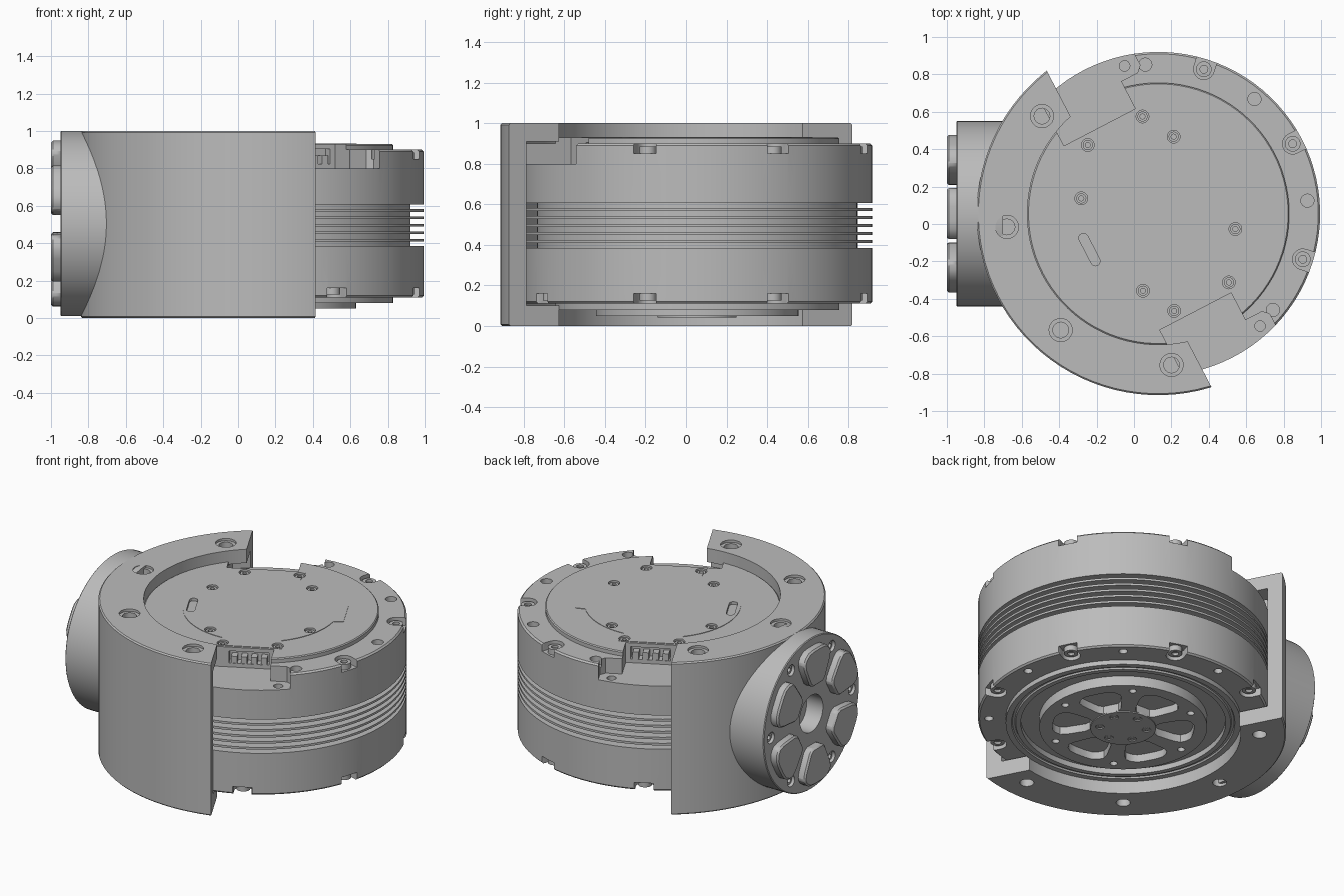
import bpy, bmesh, math
from math import sin, cos, radians, tau
from mathutils import Matrix

cube = bpy.data.objects.get("Cube")
if cube:
    bpy.data.objects.remove(cube, do_unlink=True)

metal = bpy.data.materials.new("grey metal")
metal.use_nodes = True
GREY = (0.5, 0.5, 0.5, 1)
metal.diffuse_color = GREY
metal.node_tree.nodes["Principled BSDF"].inputs["Base Color"].default_value = GREY

# Frames: the drive turns about z, the side flange points along -x
DRIVE = Matrix.Translation((0.13, 0.055, 0)) @ Matrix.Rotation(radians(27.5), 4, 'Z')
SIDE = Matrix.Translation((0, 0.055, 0.505)) @ Matrix.Rotation(radians(-90), 4, 'Y')
made = []


def finish(name, bm, frame):
    bmesh.ops.recalc_face_normals(bm, faces=bm.faces)
    mesh = bpy.data.meshes.new(name)
    bm.to_mesh(mesh)
    bm.free()
    mesh.materials.append(metal)
    obj = bpy.data.objects.new(name, mesh)
    bpy.context.collection.objects.link(obj)
    obj.matrix_world = frame
    made.append(obj)
    return obj


def add_revolve(bm, profile, at=(0, 0), steps=96):
    rings = []
    for r, z in profile:
        n = 1 if r == 0 else steps
        rings.append([bm.verts.new((at[0] + r * cos(tau * i / steps), at[1] + r * sin(tau * i / steps), z))
                      for i in range(n)])
    closed = profile[0][0] > 0
    pairs = list(zip(rings, rings[1:])) + ([(rings[-1], rings[0])] if closed else [])
    for a, b in pairs:
        for i in range(steps):
            j = (i + 1) % steps
            if len(a) == 1:
                bm.faces.new((a[0], b[i], b[j]))
            elif len(b) == 1:
                bm.faces.new((a[i], a[j], b[0]))
            else:
                bm.faces.new((a[i], a[j], b[j], b[i]))


def revolve(name, profile, frame):
    bm = bmesh.new()
    add_revolve(bm, profile)
    return finish(name, bm, frame)


def prisms(name, parts, frame):
    """Each part is (outline, bottom, top)."""
    bm = bmesh.new()
    for pts, z0, z1 in parts:
        low = [bm.verts.new((x, y, z0)) for x, y in pts]
        high = [bm.verts.new((x, y, z1)) for x, y in pts]
        bm.faces.new(low)
        bm.faces.new(high)
        for i in range(len(pts)):
            j = (i + 1) % len(pts)
            bm.faces.new((low[i], low[j], high[j], high[i]))
    return finish(name, bm, frame)


def cut(targets, parts, frame):
    tool = prisms("cutter", parts, frame)
    tool.hide_render = True
    for obj in targets:
        mod = obj.modifiers.new("cut", 'BOOLEAN')
        mod.operation, mod.solver, mod.object = 'DIFFERENCE', 'EXACT', tool
        bpy.context.view_layer.update()
        deps = bpy.context.evaluated_depsgraph_get()
        mesh = bpy.data.meshes.new_from_object(obj.evaluated_get(deps))
        obj.modifiers.clear()
        obj.data = mesh
    made.remove(tool)
    bpy.data.objects.remove(tool, do_unlink=True)


def polar(r, deg):
    return (r * cos(radians(deg)), r * sin(radians(deg)))


def disc(at, r, n=24):
    return [(at[0] + r * cos(tau * i / n), at[1] + r * sin(tau * i / n)) for i in range(n)]


def rect(x0, x1, y0, y1):
    return [(x0, y0), (x1, y0), (x1, y1), (x0, y1)]


def turn(pts, deg):
    c, s = cos(radians(deg)), sin(radians(deg))
    return [(x * c - y * s, x * s + y * c) for x, y in pts]


def screws(name, spots, r, base, top, frame):
    # Round head with a socket; top may lie below base for downward heads
    d = 0.015 if top > base else -0.015
    bm = bmesh.new()
    for p in spots:
        add_revolve(bm, [(0, base), (r, base), (r, top), (r * .5, top), (r * .5, top - d), (0, top - d)], p, 18)
    finish(name, bm, frame)


def spoke(scale):
    half = [(.21, 14), (.24, 19), (.36, 21), (.405, 20), (.43, 16), (.445, 11), (.445, 5)]
    ring = half + [(r, -a) for r, a in reversed(half)]
    return [polar(r * scale, a) for r, a in ring]


# Mounting shell: C-section ring cut by one flat plane
shell = revolve("mounting_shell", [(.70, 1), (.962, 1), (.97, .992), (.97, .008), (.962, 0), (.70, 0),
                                   (.70, .10), (.875, .10), (.875, .91), (.70, .91)], DRIVE)
cut([shell], [(rect(-.176, 2, -2, 2), -1, 2)], DRIVE)
shell_bolts = [polar(.812, a) for a in (112.5, 157.5, 202.5, 247.5)]
cut([shell], [(disc(p, .042), z - .2, z + .2) for p in shell_bolts for z in (0, 1)], DRIVE)
cut([shell], [(disc(p, .062), .985, 1.1) for p in shell_bolts], DRIVE)

# Drive body with cooling fins
profile = [(0, .05), (.50, .05), (.50, .115), (.61, .115), (.61, .08), (.64, .08), (.645, .09), (.66, .09),
           (.665, .08), (.70, .08), (.70, .11), (.855, .11), (.865, .12), (.865, .385), (.79, .385)]
for i in range(5):
    z = .417 + .0395 * i
    profile += [(.79, z - .007), (.865, z - .007), (.865, z + .007), (.79, z + .007)]
profile += [(.79, .607), (.865, .607), (.865, .89), (.855, .90), (.70, .90), (.70, .924), (.694, .93), (0, .93)]
body = revolve("drive_body", profile, DRIVE)

# Thin cover plate with lobes on the top
outline = []
for i in range(144):
    a = i * 2.5
    c, s = abs(cos(radians(a))), abs(sin(radians(a)))
    r = .465
    if cos(radians(a)) > cos(radians(15)):
        r = .51 / c
    elif s > cos(radians(22)):
        r = .54 / s
    outline.append(polar(r, a))
cover = prisms("cover_plate", [(outline, .929, .933)], DRIVE)

# Connector bays at both ends of the shell opening
bay = [(-.28, .555), (.15, .555), (.15, .72), (.25, .72), (.28, .75), (.28, 1), (-.28, 1)]
cut([body], [([(x, y * s) for x, y in bay], .80, 1.1) for s in (1, -1)], DRIVE)
cut([body], [(rect(-.12, .12, min(s * .5, s * .6), max(s * .5, s * .6)), .825, .905) for s in (1, -1)], DRIVE)
pins = []
for s in (1, -1):
    for i in range(4):
        x, y = -.09 + .06 * i, s * .525
        pins.append((rect(x - .018, x + .018, y - .028, y + .028), .82, .87))
prisms("connector_pins", pins, DRIVE)

# Rim screws in open notches, plain holes between them
slot = [polar(.055, a) for a in range(90, 271, 15)] + [(.04, -.055), (.12, -.075), (.12, .075), (.04, .055)]
slot = [(x + .81, y) for x, y in slot]
low_angles = [45 * k for k in range(8)]
top_angles = (-45, 0, 45)
cut([body], [(turn(slot, a), .85, 1) for a in top_angles] + [(turn(slot, a), .02, .16) for a in low_angles], DRIVE)
holes = [(disc(polar(.80, a), .035), .85, 1) for a in (-67.5, -22.5, 22.5, 67.5)]
holes += [(disc(polar(.80, a + 22.5), .026), .05, .15) for a in low_angles]
holes += [(disc((.205, s * .784), .028), .74, .84) for s in (1, -1)]
cut([body], holes, DRIVE)
screws("top_rim_screws", [polar(.81, a) for a in top_angles], .042, .845, .885, DRIVE)
screws("bottom_rim_screws", [polar(.81, a) for a in low_angles], .042, .165, .125, DRIVE)

# Cover screws and oblong window
cover_spots = [(x, y) for x in (-.165, .165) for y in (-.5, .5)] + [polar(.42, 51.25 + 90 * k) for k in range(4)]
window = [(-.415 + x, y + .07) for x, y in (polar(.025, a) for a in range(0, 181, 30))]
window += [(-.415 + x, y - .07) for x, y in (polar(.025, a) for a in range(180, 361, 30))]
cut([body, cover], [(disc(p, .034), .90, 1) for p in cover_spots] + [(window, .915, 1)], DRIVE)
screws("cover_screws", cover_spots, .027, .895, .925, DRIVE)

# Output disc below: pockets, bolt holes and hub
sixths = [60 * k for k in range(6)]
cut([body], [(turn(spoke(.95), a), 0, .10) for a in sixths]
    + [(disc(polar(.435, a + 30), .022), 0, .10) for a in sixths], DRIVE)
hub = prisms("output_hub", [(disc((0, 0), .195, 64), .043, .06)], DRIVE)
hub_spots = [polar(.14, a) for a in sixths]
cut([hub], [(disc(p, .026), 0, .055) for p in hub_spots], DRIVE)
screws("hub_screws", hub_spots, .02, .06, .046, DRIVE)

# Side flange with raised pads
flange = revolve("side_flange", [(0, .70), (.495, .70), (.495, .945), (.49, .95), (.12, .95), (.12, .78), (0, .78)], SIDE)
bolt_spots = [polar(.42, a + 30) for a in sixths]
cut([flange], [(disc(p, .036), .90, 1) for p in bolt_spots], SIDE)
screws("flange_screws", bolt_spots, .028, .895, .935, SIDE)
pads = prisms("flange_pads", [(turn(spoke(1), a), .94, 1) for a in sixths], SIDE)
bevel = pads.modifiers.new("chamfer", 'BEVEL')
bevel.width, bevel.segments = .01, 1

# Smooth shading with sharp edges kept
bpy.ops.object.select_all(action='DESELECT')
for obj in made:
    obj.select_set(True)
bpy.context.view_layer.objects.active = body
bpy.ops.object.shade_smooth_by_angle(angle=radians(30))
